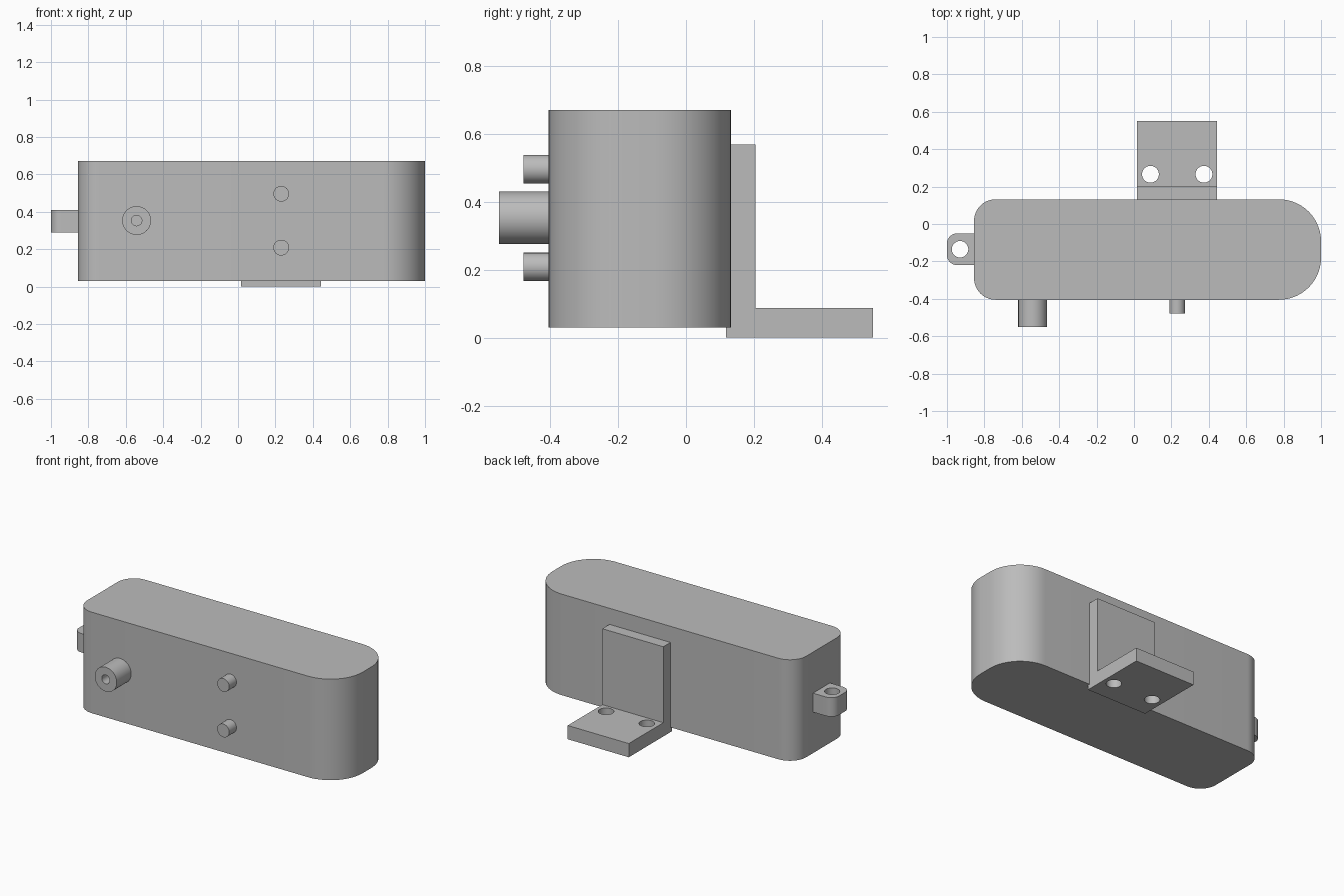
import bpy, bmesh
from math import pi, sin, cos, radians
from mathutils import Matrix

if "Cube" in bpy.data.objects:
    bpy.data.objects.remove(bpy.data.objects["Cube"])

grey = bpy.data.materials.new("plain grey")
grey.use_nodes = True
COLOUR = (0.5, 0.5, 0.5, 1)
grey.diffuse_color = COLOUR
grey.node_tree.nodes["Principled BSDF"].inputs["Base Color"].default_value = COLOUR


def finish(name, bm):
    bmesh.ops.recalc_face_normals(bm, faces=bm.faces)
    mesh = bpy.data.meshes.new(name)
    bm.to_mesh(mesh)
    bm.free()
    mesh.materials.append(grey)
    obj = bpy.data.objects.new(name, mesh)
    bpy.context.collection.objects.link(obj)
    return obj


def prism(name, outline, axis, lo, hi):
    """Extrude an outline along z (outline is x, y) or x (outline is y, z)."""
    bm = bmesh.new()
    place = (lambda a, b: (a, b, lo)) if axis == "z" else (lambda a, b: (lo, a, b))
    face = bm.faces.new([bm.verts.new(place(a, b)) for a, b in outline])
    new = bmesh.ops.extrude_face_region(bm, geom=[face])["geom"]
    move = (0, 0, hi - lo) if axis == "z" else (hi - lo, 0, 0)
    bmesh.ops.translate(bm, vec=move, verts=[v for v in new if isinstance(v, bmesh.types.BMVert)])
    return finish(name, bm)


def rounded(x0, x1, y0, y1, left_r, right_r, steps=14):
    """Rectangle outline with one corner radius per end."""
    points = []
    for x, y, r, start in ((x1, y1, right_r, 0), (x0, y1, left_r, 1),
                           (x0, y0, left_r, 2), (x1, y0, right_r, 3)):
        if r == 0:
            points.append((x, y))
            continue
        cx = x - r if x == x1 else x + r
        cy = y - r if y == y1 else y + r
        for i in range(steps + 1):
            a = (start + i / steps) * pi / 2
            points.append((cx + r * cos(a), cy + r * sin(a)))
    return points


def cylinder(name, centre, radius, length, axis):
    bm = bmesh.new()
    turn = Matrix.Rotation(pi / 2, 4, "X") if axis == "y" else Matrix()
    bmesh.ops.create_cone(bm, cap_ends=True, segments=48, radius1=radius, radius2=radius,
                          depth=length, matrix=Matrix.Translation(centre) @ turn)
    return finish(name, bm)


def drill(obj, centre, radius, length, axis):
    cutter = cylinder("hole_cutter", centre, radius, length, axis)
    cutter.hide_render = True
    mod = obj.modifiers.new("hole", "BOOLEAN")
    mod.operation, mod.solver, mod.object = "DIFFERENCE", "EXACT", cutter
    bpy.context.view_layer.objects.active = obj
    bpy.ops.object.modifier_apply(modifier=mod.name)
    bpy.data.objects.remove(cutter)


# Main housing, with wider rounding on its left end
housing = prism("housing", rounded(-0.855, 1, -0.405, 0.132, 0.115, 0.225), "z", 0.03, 0.67)

# Side lug with a vertical hole
lug = prism("side_lug", rounded(-1, -0.85, -0.22, -0.05, 0.055, 0), "z", 0.29, 0.41)
drill(lug, (-0.93, -0.135, 0.35), 0.044, 0.4, "z")

# Rear angle bracket with two foot holes
BACK = 0.204
profile = [(0.118, 0), (0.55, 0), (0.55, 0.087), (BACK, 0.087),
           (BACK, 0.568), (0.118, 0.568)]
bracket = prism("angle_bracket", profile, "x", 0.016, 0.444)
for x in (0.088, 0.374):
    drill(bracket, (x, 0.266, 0.04), 0.045, 0.4, "z")

# Fixing pins running through to the bracket's rear face
pins = []
for name, z in (("upper_pin", 0.496), ("lower_pin", 0.208)):
    pins.append(cylinder(name, (0.231, (BACK - 0.478) / 2, z), 0.042, BACK + 0.478, "y"))

# Front boss with a central bore
boss = cylinder("front_boss", (-0.542, -0.475, 0.353), 0.077, 0.15, "y")
drill(boss, (-0.542, -0.5, 0.353), 0.028, 0.19, "y")

# Smooth the rounded walls, keep edges crisp
for obj in [housing, lug, bracket, boss] + pins:
    bpy.ops.object.select_all(action="DESELECT")
    obj.select_set(True)
    bpy.context.view_layer.objects.active = obj
    bpy.ops.object.shade_smooth_by_angle(angle=radians(30))
